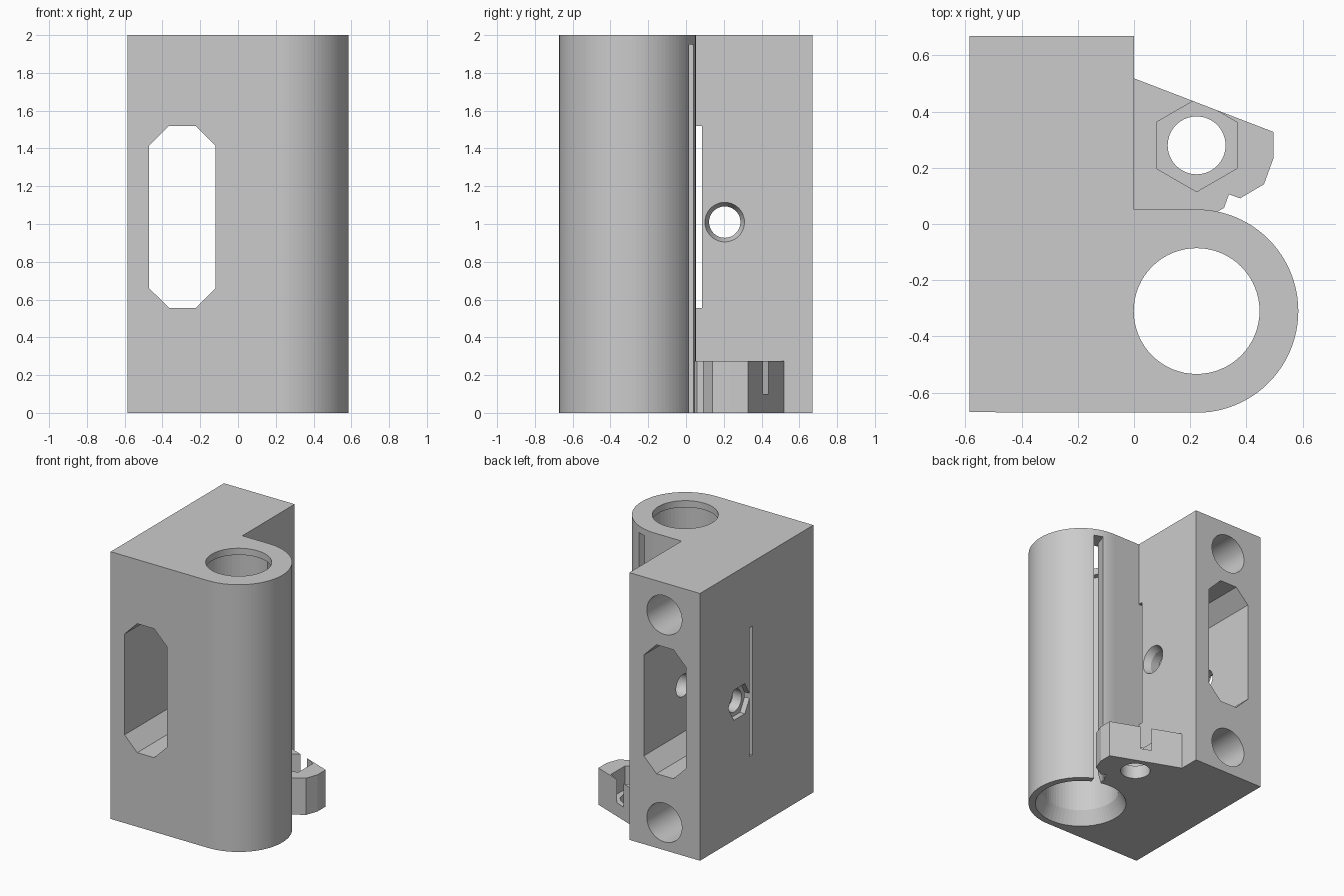
import bpy, bmesh, math

if "Cube" in bpy.data.objects:
    bpy.data.objects.remove(bpy.data.objects["Cube"], do_unlink=True)

grey = bpy.data.materials.new("plain grey")
grey.use_nodes = True
colour = (0.6, 0.6, 0.6, 1)
grey.diffuse_color = colour
grey.node_tree.nodes["Principled BSDF"].inputs["Base Color"].default_value = colour

PLACE = {"x": lambda u, v, w: (w, u, v),
         "y": lambda u, v, w: (u, w, v),
         "z": lambda u, v, w: (u, v, w)}


def ring(centre, r, n=64, start=0.0, sweep=360.0):
    """Points on a circle, regular polygon or arc."""
    count = n if sweep == 360 else n + 1
    return [(centre[0] + r * math.cos(math.radians(start + sweep * i / n)),
             centre[1] + r * math.sin(math.radians(start + sweep * i / n)))
            for i in range(count)]


def rect(u0, v0, u1, v1):
    return [(u0, v0), (u1, v0), (u1, v1), (u0, v1)]


def prism(name, axis, lo, hi, outline, end_outline=None):
    """Loft an outline along an axis, optionally to a different end outline."""
    bm = bmesh.new()
    place = PLACE[axis]
    a = [bm.verts.new(place(u, v, lo)) for u, v in outline]
    b = [bm.verts.new(place(u, v, hi)) for u, v in (end_outline or outline)]
    n = len(a)
    bm.faces.new(a)
    bm.faces.new(b)
    for i in range(n):
        j = (i + 1) % n
        bm.faces.new((a[i], a[j], b[j], b[i]))
    bmesh.ops.recalc_face_normals(bm, faces=bm.faces)
    mesh = bpy.data.meshes.new(name)
    bm.to_mesh(mesh)
    bm.free()
    mesh.materials.append(grey)
    obj = bpy.data.objects.new(name, mesh)
    bpy.context.collection.objects.link(obj)
    return obj


def combine(target, tool, operation="DIFFERENCE"):
    mod = target.modifiers.new(tool.name, "BOOLEAN")
    mod.operation = operation
    mod.solver = "EXACT"
    mod.object = tool
    bpy.context.view_layer.objects.active = target
    bpy.ops.object.modifier_apply(modifier=mod.name)
    bpy.data.objects.remove(tool, do_unlink=True)


def cut(target, *args):
    combine(target, prism(*args))


left, back, height = -0.585, 0.67, 2.0
bore = (0.223, -0.31)
nut = (0.223, 0.28)
screw = (0.205, 1.01)

# Main block with the rounded bearing sleeve
outline = [(left, back), (left, -back)]
outline += ring(bore, 0.362, 48, -90, 180)
outline += [(0, bore[1] + 0.362), (0, back)]
body = prism("bearing_bracket", "z", 0, height, outline)

# Hexagonal nut boss at the foot
boss = [(-0.1, 0), nut[:1] + (0,)] + ring(nut, 0.277, 6, -30, 120)[:3]
boss = boss + [(-0.1, nut[1] + 0.277)]
combine(body, prism("nut_boss", "z", 0, 0.275, boss), "UNION")
cut(body, "boss_hole", "z", -0.1, 0.4, ring(nut, 0.103))
cut(body, "boss_nut_recess", "z", 0.1, 0.4, ring(nut, 0.165, 6, 30))

# Bearing bore, top lip opening and lead-in chamfer
cut(body, "bore", "z", -0.1, 1.95, ring(bore, 0.265))
cut(body, "lip_opening", "z", 1.8, 2.1, ring(bore, 0.224))
cut(body, "bore_chamfer", "z", -0.02, 0.1, ring(bore, 0.325), ring(bore, 0.265))

# Radial relief slot in the sleeve
angle = math.radians(70)
c, s = math.cos(angle), math.sin(angle)
slot = [(bore[0] + r * c - t * s, bore[1] + r * s + t * c)
        for r, t in rect(0.2, -0.034, 0.43, 0.034)]
cut(body, "sleeve_slot", "z", -0.1, 1.95, slot)

# Octagonal belt window from front to back
x0, x1, z0, z1, ch = -0.47, -0.12, 0.555, 1.52, 0.105
window = [(x0 + ch, z0), (x1 - ch, z0), (x1, z0 + ch), (x1, z1 - ch),
          (x1 - ch, z1), (x0 + ch, z1), (x0, z1 - ch), (x0, z0 + ch)]
cut(body, "belt_window", "y", -1, 1, window)

# Thin crosswise slit
cut(body, "side_slit", "x", -1, 0.001, rect(0.051, z0, 0.085, z1))

# Blind rod sockets in the back
for z in (0.207, 1.76):
    cut(body, "rod_socket", "y", -0.6, 1, ring((-0.29, z), 0.145))

# Tension screw hole with countersink and nut trap
cut(body, "screw_hole", "x", -1, 0.1, ring(screw, 0.083))
cut(body, "countersink", "x", -0.05, 0.01, ring(screw, 0.083), ring(screw, 0.109))
cut(body, "screw_nut_trap", "x", -1, left + 0.04, ring(screw, 0.13, 6))
